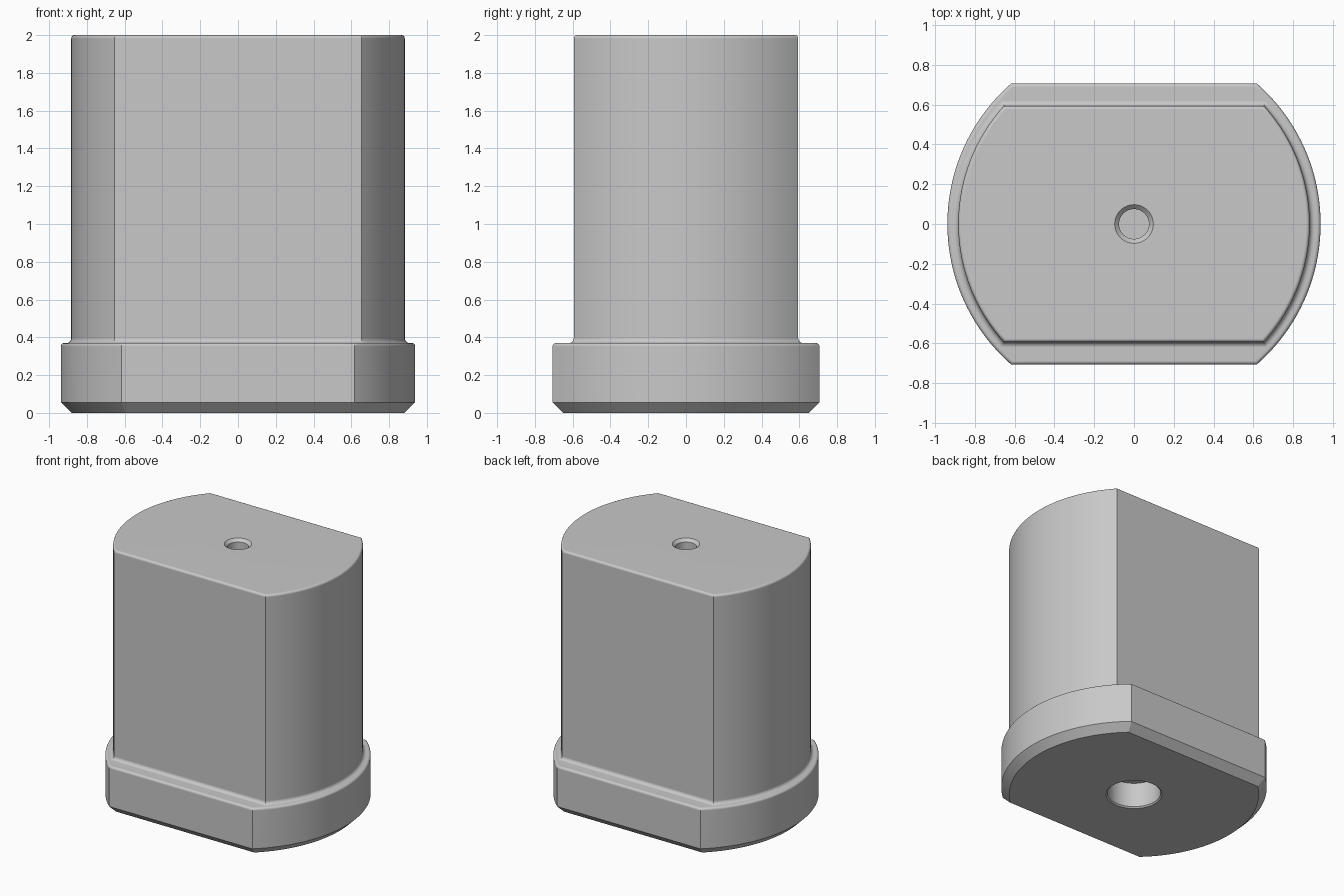
import bpy
import bmesh
from math import sin, cos, pi, asin

old = bpy.data.objects.get("Cube")
if old:
    bpy.data.objects.remove(old, do_unlink=True)

grey = bpy.data.materials.new("plain grey")
grey.use_nodes = True
colour = (0.58, 0.58, 0.58, 1)
grey.diffuse_color = colour
grey.node_tree.nodes["Principled BSDF"].inputs["Base Color"].default_value = colour

ARC, FLAT, STEPS = 40, 24, 5


def outline(radius, half_depth=None):
    """Circle, trimmed by two flats at y = +-half_depth when given."""
    corner = asin(half_depth / radius) if half_depth else pi / 4
    spans = [(-corner, corner, ARC), (corner, pi - corner, FLAT),
             (pi - corner, pi + corner, ARC), (pi + corner, 2 * pi - corner, FLAT)]
    points = []
    for start, end, count in spans:
        for i in range(count):
            a = start + (end - start) * i / count
            d = radius
            if half_depth and abs(sin(a)) * radius > half_depth:
                d = half_depth / abs(sin(a))
            points.append((d * cos(a), d * sin(a)))
    return points


def quarter(size, start, end):
    """Points of a quarter round, as (offset, height)."""
    angles = [start + (end - start) * i / STEPS for i in range(STEPS + 1)]
    return [(size * cos(a), size * sin(a)) for a in angles]


def foot(z, inset=0):
    return z, outline(0.938 - inset, 0.706 - inset)


def body(z, inset=0):
    return z, outline(0.883 - inset, 0.594 - inset)


def bore(z, radius):
    return z, outline(radius)


# Bottom bore, then the chamfered foot
rings = [bore(0.2, 0.188), bore(0.01, 0.188), bore(0, 0.198), foot(0, 0.056), foot(0.056)]
# Rounded foot rim
r = 0.018
rings += [foot(0.37 - r + z, r - x) for x, z in quarter(r, 0, pi / 2)]
# Concave fillet up into the body
r = 0.026
rings += [body(0.37 + r + z, -r - x) for x, z in quarter(r, -pi / 2, -pi)]
# Rounded top edge
r = 0.018
rings += [body(2 - r + z, r - x) for x, z in quarter(r, 0, pi / 2)]
# Countersunk top hole
rings += [bore(2, 0.097), bore(1.978, 0.075), bore(1.7, 0.075)]

# Loft all rings into one closed solid
bm = bmesh.new()
loops = [[bm.verts.new((x, y, z)) for x, y in points] for z, points in rings]
for low, high in zip(loops, loops[1:]):
    for i in range(len(low)):
        j = (i + 1) % len(low)
        bm.faces.new((low[i], low[j], high[j], high[i]))
bm.faces.new(loops[0])
bm.faces.new(loops[-1])
bmesh.ops.recalc_face_normals(bm, faces=bm.faces)
mesh = bpy.data.meshes.new("flanged_block")
bm.to_mesh(mesh)
bm.free()
mesh.materials.append(grey)

block = bpy.data.objects.new("flanged_block", mesh)
bpy.context.collection.objects.link(block)
bpy.ops.object.select_all(action="DESELECT")
block.select_set(True)
bpy.context.view_layer.objects.active = block
bpy.ops.object.shade_smooth_by_angle(angle=pi / 6)
weighted = block.modifiers.new("even shading", "WEIGHTED_NORMAL")
weighted.keep_sharp = True
